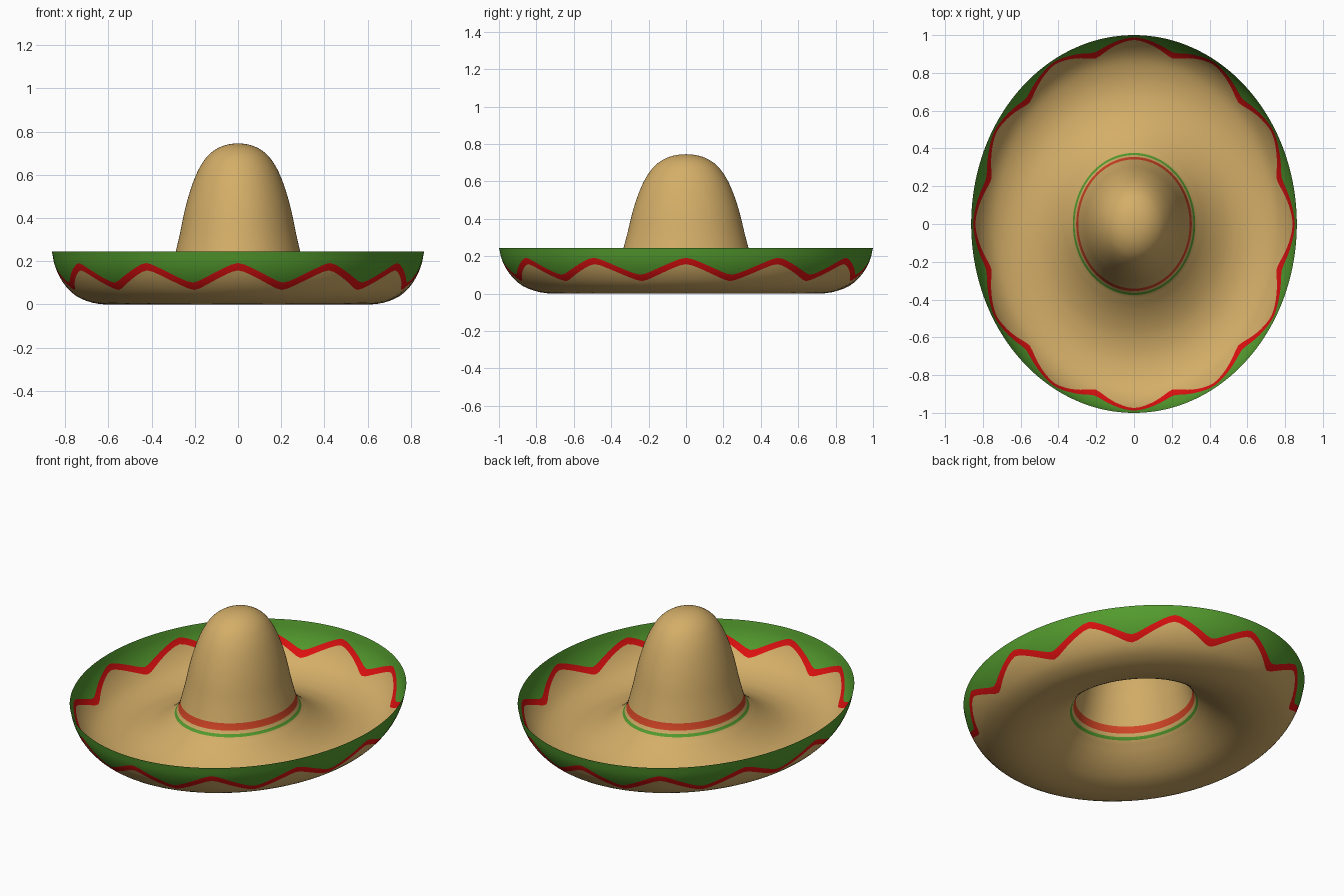
import bpy, bmesh, math

if "Cube" in bpy.data.objects:
    bpy.data.objects.remove(bpy.data.objects["Cube"])

SEG = 192        # steps around the hat
X_SCALE = 0.862  # the hat is oval: narrower in x than in y
PEAKS = 12       # zigzag points around the brim

# Half profile (radius along y, height) from crown tip to brim edge
PROFILE = [(0, .745), (.06, .739), (.115, .72), (.165, .685), (.205, .635), (.237, .575),
           (.266, .50), (.290, .42), (.314, .32), (.334, .245), (.346, .205), (.358, .175),
           (.376, .15), (.405, .125), (.45, .09), (.51, .053), (.58, .022), (.65, .005),
           (.72, 0), (.80, .012), (.88, .045), (.943, .105), (.982, .175), (1.0, .245)]
N = len(PROFILE) - 1
LOW = 18         # index of the lowest profile point


def point(t):
    """Smooth (Catmull-Rom) point on the profile at index t."""
    i = min(int(t), N - 1)
    u = t - i
    first = (-PROFILE[1][0], PROFILE[1][1])
    p0 = PROFILE[i - 1] if i else first
    p1, p2 = PROFILE[i], PROFILE[i + 1]
    p3 = PROFILE[i + 2] if i + 2 <= N else tuple(2 * b - a for a, b in zip(p1, p2))
    r, z = (0.5 * (2 * b + (c - a) * u + (2 * a - 5 * b + 4 * c - d) * u * u
                   + (3 * b - a - 3 * c + d) * u ** 3)
            for a, b, c, d in zip(p0, p1, p2, p3))
    return r, max(z, 0.0)


def t_at(z, lo, hi):
    """Profile index where the height is z, between lo and hi."""
    rising = point(hi)[1] > point(lo)[1]
    for _ in range(30):
        mid = (lo + hi) / 2
        if (point(mid)[1] < z) == rising:
            lo = mid
        else:
            hi = mid
    return lo


def zigzag(a):
    """Height of the middle of the zigzag ribbon at angle a."""
    c = 0.94 * math.cos(PEAKS * a)
    return 0.129 + 0.058 * math.asin(c) / (math.pi / 2)


def material(name, rgb):
    m = bpy.data.materials.new(name)
    lin = [(v / 255 / 12.92 if v < 10 else ((v / 255 + .055) / 1.055) ** 2.4) for v in rgb]
    m.diffuse_color = (*lin, 1)
    m.use_nodes = True
    m.node_tree.nodes["Principled BSDF"].inputs["Base Color"].default_value = m.diffuse_color
    return m


STRAW, RED, GREEN, BAND = range(4)
mats = [material("straw", (212, 174, 104)), material("ribbon red", (222, 16, 16)),
        material("rim green", (84, 156, 46)), material("band red", (212, 70, 38))]

# Strips of the sheet: (lower end as function of angle, rows, colour)
crown = [t_at(z, 3, 16) for z in (.218, .181, .164, .150)]
zones = [(lambda a: crown[0], 40, STRAW), (lambda a: crown[1], 3, BAND),
         (lambda a: crown[2], 2, STRAW), (lambda a: crown[3], 2, GREEN),
         (lambda a: LOW, 20, STRAW),
         (lambda a: t_at(zigzag(a) - .017, LOW, N), 10, STRAW),
         (lambda a: t_at(zigzag(a) + .017, LOW, N), 3, RED),
         (lambda a: N, 6, GREEN)]

# Build the hat as one thin sheet, open underneath
bm = bmesh.new()
tip = bm.verts.new((0, 0, PROFILE[0][1]))
columns, colours = [], []
for s in range(SEG):
    a = 2 * math.pi * s / SEG
    column, start = [tip], 0.0
    for end, rows, colour in zones:
        stop = end(a)
        for k in range(1, rows + 1):
            r, z = point(start + (stop - start) * k / rows)
            column.append(bm.verts.new((r * math.cos(a) * X_SCALE, r * math.sin(a), z)))
            if s == 0:
                colours.append(colour)
        start = stop
    columns.append(column)

for s in range(SEG):
    c0, c1 = columns[s], columns[(s + 1) % SEG]
    for j, colour in enumerate(colours):
        corners = [c0[j], c0[j + 1], c1[j + 1], c1[j]]
        f = bm.faces.new(corners[:3] if j == 0 else corners)
        f.material_index = colour
        f.smooth = True

mesh = bpy.data.meshes.new("straw_hat")
bm.to_mesh(mesh)
bm.free()
for m in mats:
    mesh.materials.append(m)
hat = bpy.data.objects.new("straw_hat", mesh)
bpy.context.collection.objects.link(hat)
